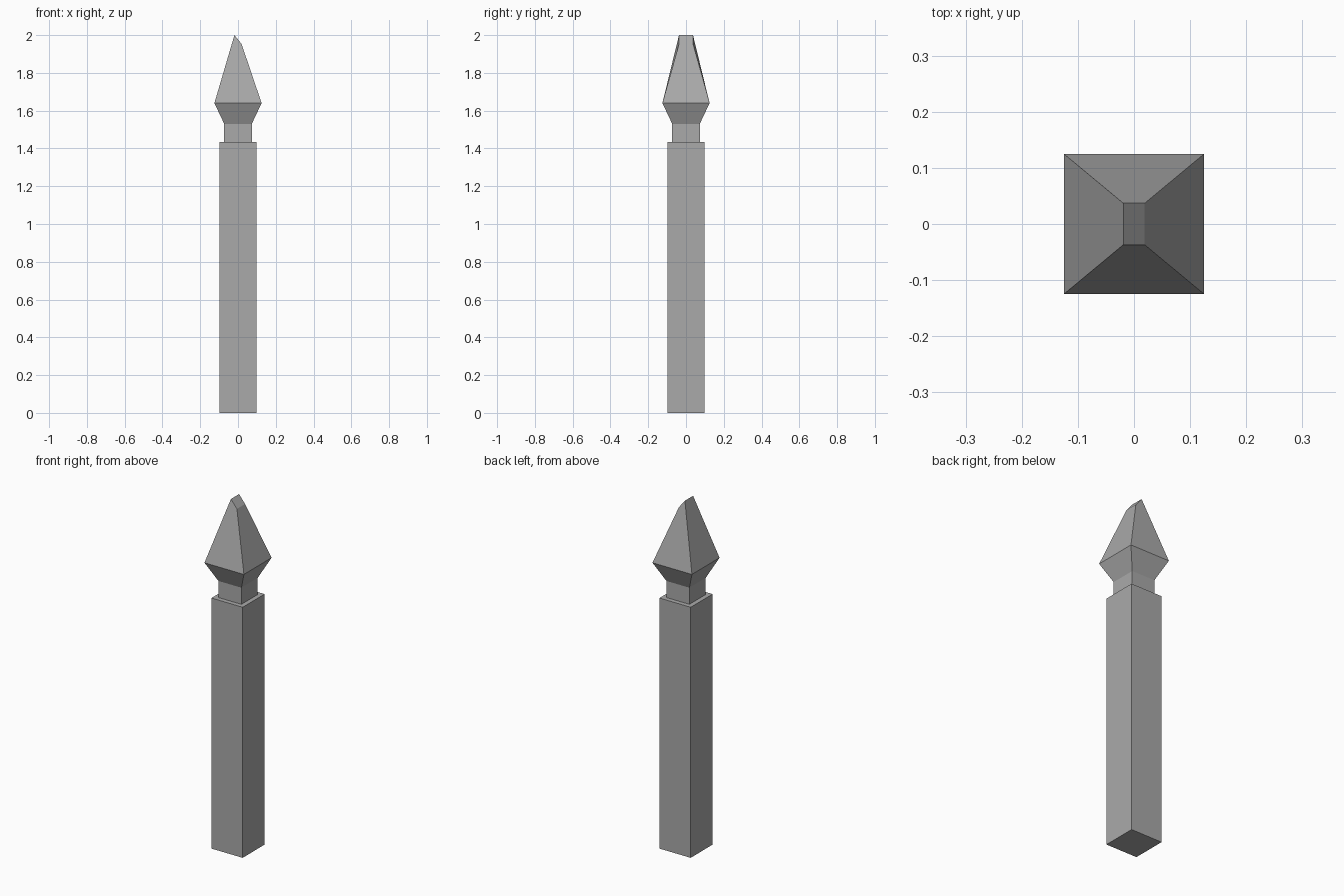
import bpy
import bmesh

cube = bpy.data.objects.get("Cube")
if cube:
    bpy.data.objects.remove(cube, do_unlink=True)

# One stone grey for the whole post
grey = bpy.data.materials.new("stone_grey")
grey.use_nodes = True
colour = (0.4, 0.4, 0.4, 1)
grey.diffuse_color = colour
bsdf = next(n for n in grey.node_tree.nodes if n.type == "BSDF_PRINCIPLED")
bsdf.inputs["Base Color"].default_value = colour
bsdf.inputs["Roughness"].default_value = 0.8


def square_ring(bm, half, z):
    return [bm.verts.new((sx * half, sy * half, z))
            for sx, sy in ((-1, -1), (1, -1), (1, 1), (-1, 1))]


def bridge(bm, low, high):
    for i in range(4):
        j = (i + 1) % 4
        bm.faces.new((low[i], low[j], high[j], high[i]))


# Shaft, flat ledge, neck and flared collar share one square profile
profile = [(0.099, 0), (0.099, 1.435), (0.073, 1.435), (0.073, 1.53), (0.125, 1.64)]
bm = bmesh.new()
rings = [square_ring(bm, half, z) for half, z in profile]

# Tapered spear tip, cut off at a slant that falls towards +x
tip = [bm.verts.new(p) for p in ((-0.019, -0.037, 2), (0.019, -0.037, 1.953),
                                 (0.019, 0.037, 1.953), (-0.019, 0.037, 2))]
rings.append(tip)
for low, high in zip(rings, rings[1:]):
    bridge(bm, low, high)
bm.faces.new(rings[0][::-1])
bm.faces.new(tip)
bmesh.ops.recalc_face_normals(bm, faces=bm.faces)

mesh = bpy.data.meshes.new("pointed_post")
bm.to_mesh(mesh)
bm.free()
mesh.materials.append(grey)
post = bpy.data.objects.new("pointed_post", mesh)
bpy.context.collection.objects.link(post)
